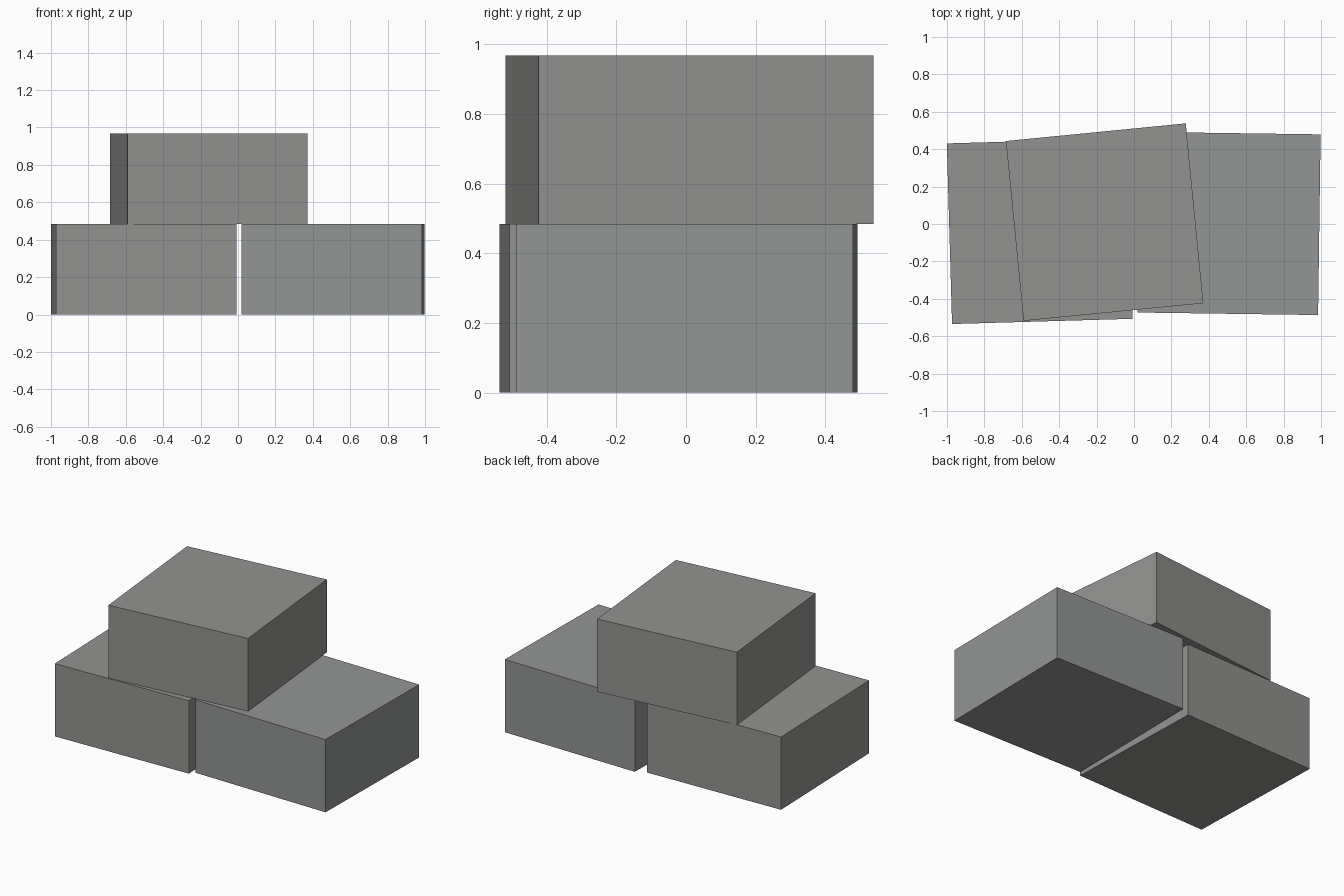
import bpy
from math import radians

cube = bpy.data.objects.get("Cube")
if cube:
    bpy.data.objects.remove(cube, do_unlink=True)

SIDE, HEIGHT = 0.966, 0.484


def make_material(name, rgb):
    mat = bpy.data.materials.new(name)
    mat.use_nodes = True
    color = (*rgb, 1)
    mat.diffuse_color = color
    mat.node_tree.nodes["Principled BSDF"].inputs["Base Color"].default_value = color
    return mat


def add_block(name, x, y, level, turn, mat):
    """Square block resting on the given level, turned about z."""
    bpy.ops.mesh.primitive_cube_add(
        size=1,
        location=(x, y, (level + 0.5) * HEIGHT),
        rotation=(0, 0, radians(turn)),
    )
    block = bpy.context.object
    block.name = name
    block.scale = (SIDE, SIDE, HEIGHT)
    bpy.ops.object.transform_apply(location=False, rotation=False, scale=True)
    block.data.materials.append(mat)


warm_grey = make_material("warm concrete grey", (0.29, 0.29, 0.28))
cool_grey = make_material("cool concrete grey", (0.29, 0.305, 0.295))

# Two blocks side by side, with a third stacked across them
add_block("lower_right_block", -0.504, -0.038, 0, 1.66, warm_grey)
add_block("lower_left_block", 0.508, 0.003, 0, -0.8, cool_grey)
add_block("top_block", -0.157, 0.010, 1, 5.6, warm_grey)
